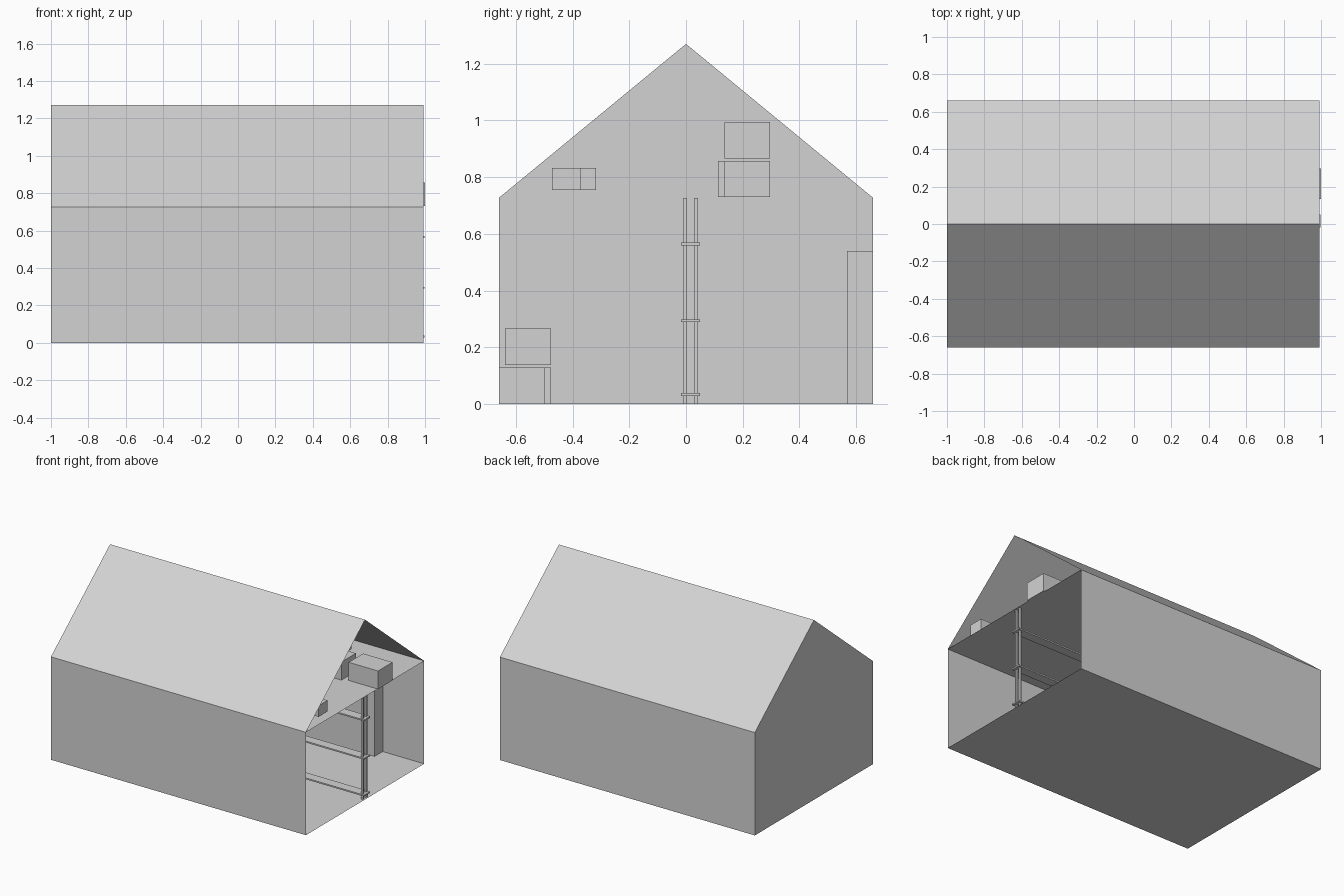
import bpy
import bmesh
from mathutils import Matrix

if "Cube" in bpy.data.objects:
    bpy.data.objects.remove(bpy.data.objects["Cube"], do_unlink=True)

grey = bpy.data.materials.new("plain_grey")
grey.use_nodes = True
colour = (0.65, 0.65, 0.65, 1)
grey.diffuse_color = colour
grey.node_tree.nodes["Principled BSDF"].inputs["Base Color"].default_value = colour

BACK, OPEN = -1.0, 0.993    # closed and open ends along x
HALF, EAVE, RIDGE = 0.66, 0.727, 1.27


def finish(bm, name):
    mesh = bpy.data.meshes.new(name)
    bm.to_mesh(mesh)
    bm.free()
    mesh.materials.append(grey)
    obj = bpy.data.objects.new(name, mesh)
    bpy.context.collection.objects.link(obj)
    return obj


def box(name, xs, ys, zs):
    bm = bmesh.new()
    spans = (xs, ys, zs)
    centre = [sum(s) / 2 for s in spans]
    size = [s[1] - s[0] for s in spans]
    matrix = Matrix.Translation(centre) @ Matrix.Diagonal((*size, 1))
    bmesh.ops.create_cube(bm, size=1, matrix=matrix)
    return finish(bm, name)


# Thin barn shell: floor, walls, pitched roof and one closed gable
bm = bmesh.new()
profile = [(-HALF, 0), (HALF, 0), (HALF, EAVE), (0, RIDGE), (-HALF, EAVE)]
ends = [[bm.verts.new((x, y, z)) for y, z in profile] for x in (BACK, OPEN)]
rear, front = ends
count = len(profile)
for i in range(count):
    j = (i + 1) % count
    bm.faces.new((rear[i], rear[j], front[j], front[i]))
bm.faces.new(rear)
bmesh.ops.recalc_face_normals(bm, faces=bm.faces[:])
finish(bm, "barn_shell")

# Loft floor spanning the eaves
bm = bmesh.new()
corners = [(BACK, -HALF), (OPEN, -HALF), (OPEN, HALF), (BACK, HALF)]
bm.faces.new([bm.verts.new((x, y, EAVE)) for x, y in corners])
finish(bm, "loft_floor")

# Central divider: paired posts with long flat rails
for n, x in enumerate((-0.94, 0.0, 0.975)):
    for side, y in (("front", -0.003), ("back", 0.035)):
        box(f"divider_post_{side}_{n + 1}", (x - 0.007, x + 0.007),
            (y - 0.007, y + 0.007), (0, EAVE))
for n, z in enumerate((0.034, 0.294, 0.565)):
    box(f"divider_rail_{n + 1}", (-0.96, 0.998), (-0.018, 0.05), (z - 0.005, z + 0.005))

# Tall storage unit along the back wall
box("wall_cabinet", (-0.82, 0.67), (0.568, HALF - 0.001), (0.001, 0.54))

# Crates: far x end, near y edge and base height
LENGTH, DEPTH, HEIGHT = 0.23, 0.162, 0.128
crates = {
    "ground_crate_right": (-0.36, -0.638, 0.001),
    "ground_crate_left": (-0.12, -0.659, 0.001),
    "ground_crate_top": (-0.24, -0.638, 0.138),
    "loft_crate_outer": (0.77, 0.135, 0.73),
    "loft_crate_inner": (0.5, 0.112, 0.73),
    "loft_crate_top": (0.45, 0.135, 0.866),
}
for name, (x, y, z) in crates.items():
    box(name, (x, x + LENGTH), (y, y + DEPTH), (z, z + HEIGHT))

# Small boxes on the other side of the loft
box("loft_small_box_outer", (0.8, 0.96), (-0.472, -0.37), (0.755, 0.833))
box("loft_small_box_inner", (0.6, 0.76), (-0.42, -0.317), (0.755, 0.833))
